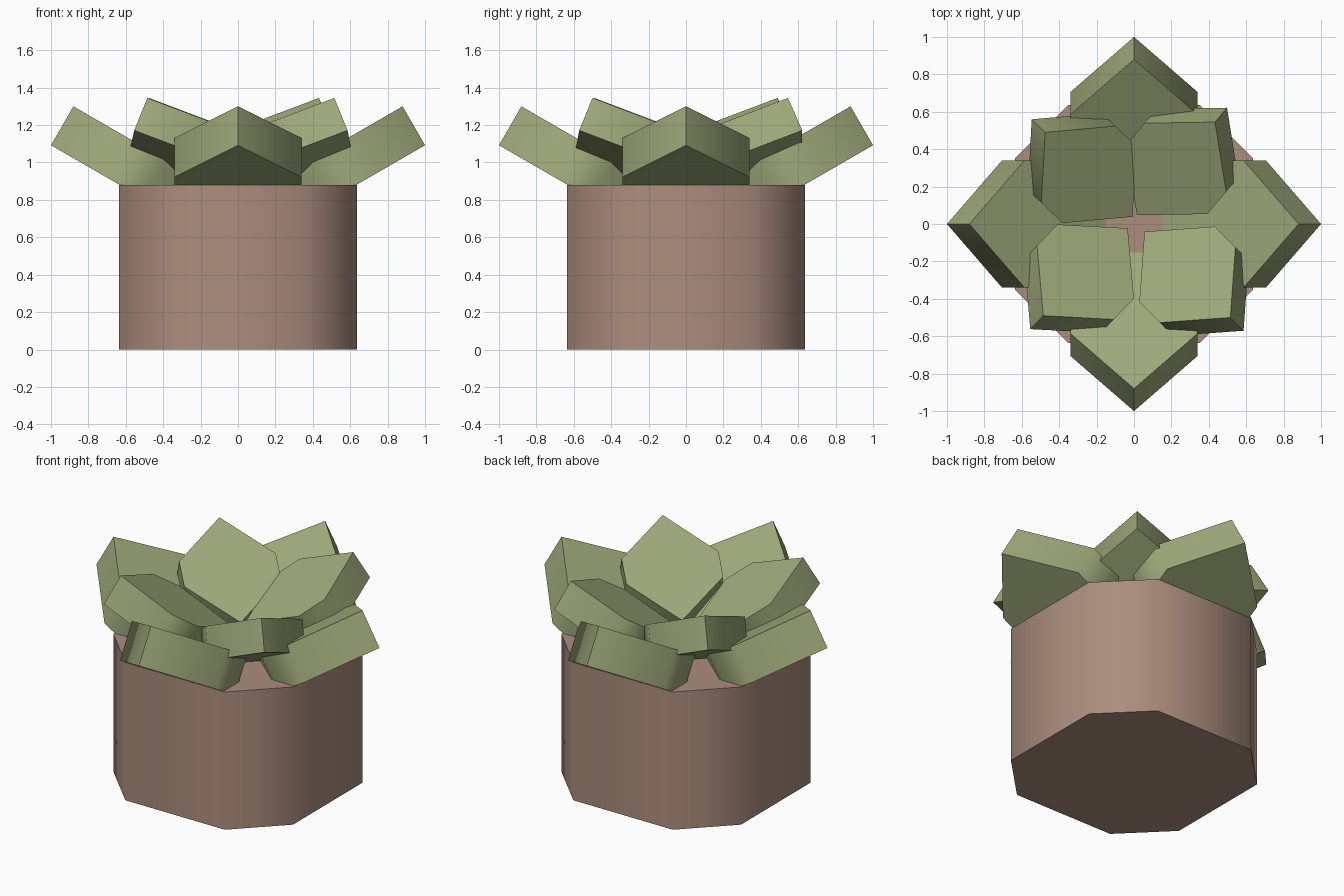
import bpy, bmesh
from math import radians
from mathutils import Matrix, Vector

if "Cube" in bpy.data.objects:
    bpy.data.objects.remove(bpy.data.objects["Cube"])


def material(name, color):
    mat = bpy.data.materials.new(name)
    mat.use_nodes = True
    mat.diffuse_color = color
    mat.node_tree.nodes["Principled BSDF"].inputs["Base Color"].default_value = color
    return mat


clay = material("clay brown", (0.41, 0.27, 0.205, 1))
leaf = material("succulent green", (0.345, 0.40, 0.195, 1))


def prism(name, outline, low, high, mat, matrix=Matrix()):
    """Extrude a flat outline between two heights, then place it."""
    bm = bmesh.new()
    base = bm.faces.new([bm.verts.new((x, y, low)) for x, y in outline])
    top = bmesh.ops.extrude_face_region(bm, geom=[base])["geom"]
    verts = [v for v in top if isinstance(v, bmesh.types.BMVert)]
    bmesh.ops.translate(bm, verts=verts, vec=(0, 0, high - low))
    bmesh.ops.recalc_face_normals(bm, faces=bm.faces)
    bm.transform(matrix)
    mesh = bpy.data.meshes.new(name)
    bm.to_mesh(mesh)
    bm.free()
    mesh.materials.append(mat)
    obj = bpy.data.objects.new(name, mesh)
    bpy.context.collection.objects.link(obj)
    # Soft shading around the 45 degree corners, sharp elsewhere
    bpy.ops.object.select_all(action="DESELECT")
    obj.select_set(True)
    bpy.context.view_layer.objects.active = obj
    bpy.ops.object.shade_smooth_by_angle(angle=radians(50))
    return obj


def petal(name, tip, azimuth, half_width, side, thickness):
    """Square slab with two clipped corners, tilted up towards its tip."""
    w, s = half_width, side
    outline = [(0, 0), (-w, w), (-w - s, w), (-2 * w - s, 0), (-w - s, -w), (-w, -w)]
    matrix = (Matrix.Translation(Vector(tip))
              @ Matrix.Rotation(radians(azimuth), 4, "Z")
              @ Matrix.Rotation(radians(-30), 4, "Y"))
    return prism(name, outline, -thickness, 0, leaf, matrix)


# Pot: square with chamfered corners
a, b = 0.635, 0.352
prism("pot", [(a, -b), (a, b), (b, a), (-b, a), (-a, b), (-a, -b), (-b, -a), (b, -a)],
      0, 0.88, clay)

# Outer ring of petals
for side_name, x, y, angle in [("left", 1, 0, 0), ("back", 0, 1, 90),
                               ("right", -1, 0, 180), ("front", 0, -1, 270)]:
    petal("outer_petal_" + side_name, (x * 0.88, y * 0.88, 1.3), angle, 0.34, 0.22, 0.24)

# Inner ring of smaller, slightly uneven petals
for side_name, x, y, angle in [("back_left", 0.433, 0.545, 50), ("back_right", -0.475, 0.49, 136),
                               ("front_right", -0.485, -0.49, 226), ("front_left", 0.515, -0.5, 315)]:
    petal("inner_petal_" + side_name, (x, y, 1.345), angle, 0.285, 0.18, 0.2)
